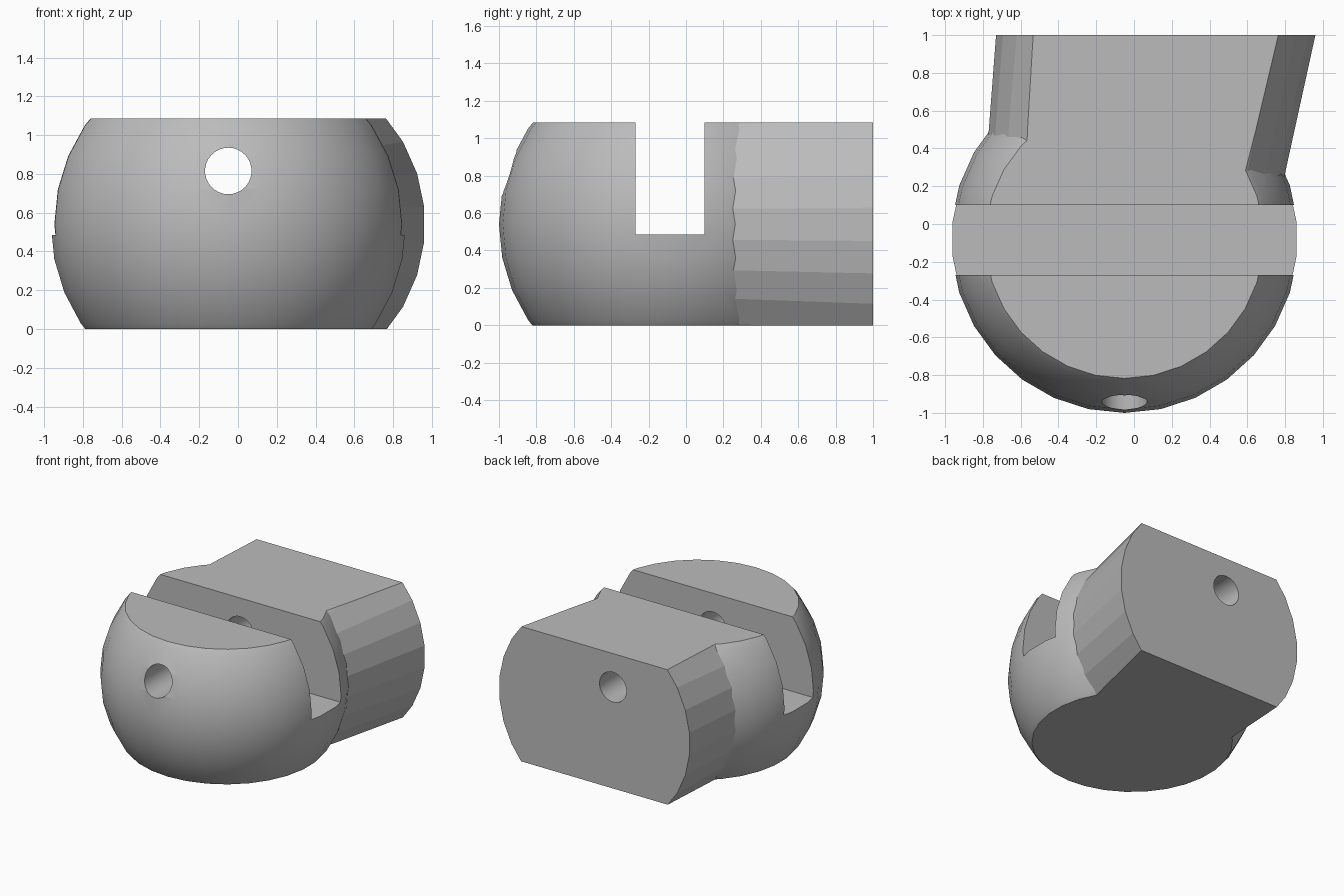
import bpy
import bmesh
import math
from mathutils import Vector, Matrix

cube = bpy.data.objects.get("Cube")
if cube:
    bpy.data.objects.remove(cube, do_unlink=True)

CENTRE = Vector((-0.05, -0.08, 0.54))
RADIUS = 0.92
HEIGHT = 1.085
SIDES = 30

grey = bpy.data.materials.new("plain grey")
grey.use_nodes = True
colour = (0.5, 0.5, 0.5, 1)
grey.diffuse_color = colour
grey.node_tree.nodes["Principled BSDF"].inputs["Base Color"].default_value = colour


def add_object(name, bm):
    bmesh.ops.recalc_face_normals(bm, faces=bm.faces)
    mesh = bpy.data.meshes.new(name)
    bm.to_mesh(mesh)
    bm.free()
    mesh.materials.append(grey)
    obj = bpy.data.objects.new(name, mesh)
    bpy.context.collection.objects.link(obj)
    return obj


def tube(name, ends, sides):
    """Closed tube along y between two (x, y, z, radius) ends."""
    bm = bmesh.new()
    rings = []
    for x, y, z, r in ends:
        ring = []
        for i in range(sides):
            a = math.tau * (i + 0.5) / sides
            ring.append(bm.verts.new((x + r * math.cos(a), y, z + r * math.sin(a))))
        rings.append(ring)
        bm.faces.new(ring)
    for i in range(sides):
        j = (i + 1) % sides
        bm.faces.new((rings[0][i], rings[0][j], rings[1][j], rings[1][i]))
    return add_object(name, bm)


def box(name, low, high):
    bm = bmesh.new()
    low, high = Vector(low), Vector(high)
    bmesh.ops.create_cube(bm, size=1, matrix=Matrix.Translation((low + high) / 2)
                          @ Matrix.Diagonal((*(high - low), 1)))
    return add_object(name, bm)


def boolean(target, tool, operation):
    mod = target.modifiers.new(tool.name, "BOOLEAN")
    mod.operation = operation
    mod.solver = "EXACT"
    mod.object = tool
    tool.hide_render = True
    tool.hide_viewport = True


# Ball
bm = bmesh.new()
bmesh.ops.create_uvsphere(bm, u_segments=SIDES, v_segments=SIDES // 2 + 1,
                          radius=RADIUS, matrix=Matrix.Translation(CENTRE))
body = add_object("slotted_ball_body", bm)

# Slanted, slightly flared shank at the back
shank = tube("shank", [(-0.033, 0, 0.54, 0.778), (0.115, 1, 0.54, 0.85)], SIDES)

# Flat top and bottom, cross slot and pin hole
slab = box("flat_limits", (-2, -2, 0), (2, 2, HEIGHT))
slot = box("slot_cutter", (-2, -0.27, 0.485), (2, 0.10, 2))
hole = tube("pin_hole_cutter", [(-0.05, -2, 0.815, 0.12), (-0.05, 2, 0.815, 0.12)], SIDES)

boolean(body, shank, "UNION")
boolean(body, slab, "INTERSECT")
boolean(body, slot, "DIFFERENCE")
boolean(body, hole, "DIFFERENCE")

# Bake the cuts into the body and drop the helpers
depsgraph = bpy.context.evaluated_depsgraph_get()
baked = bpy.data.meshes.new_from_object(body.evaluated_get(depsgraph))
body.modifiers.clear()
body.data = baked
baked.materials.clear()
baked.materials.append(grey)
for face in baked.polygons:
    face.material_index = 0
for helper in (shank, slab, slot, hole):
    bpy.data.objects.remove(helper, do_unlink=True)

# Smooth ball, faceted shank
bpy.ops.object.select_all(action="DESELECT")
body.select_set(True)
bpy.context.view_layer.objects.active = body
bpy.ops.object.shade_smooth_by_angle(angle=math.radians(20))
for face in body.data.polygons:
    if (face.center - CENTRE).length > RADIUS + 0.01:
        face.use_smooth = False
